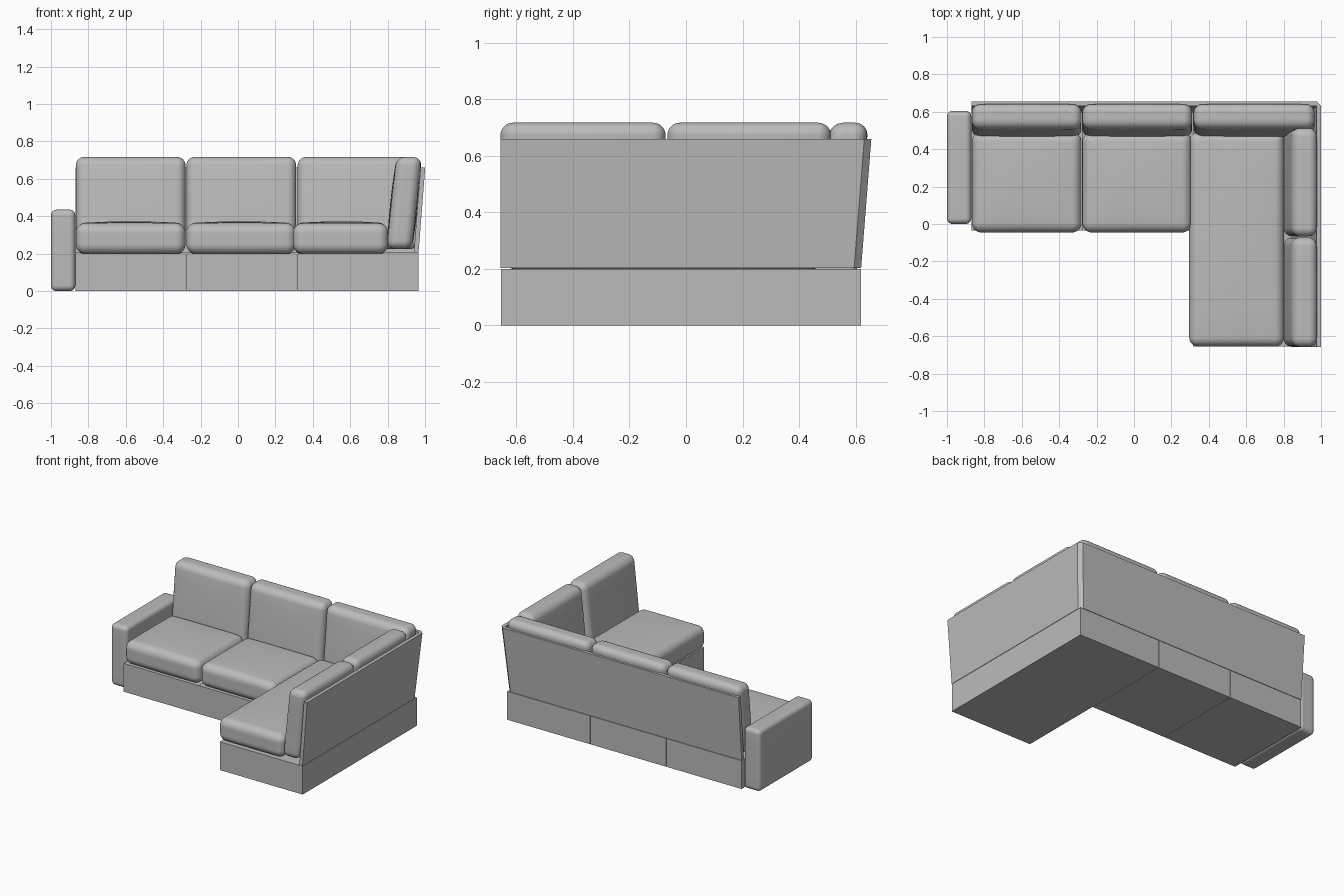
import bpy, bmesh, math
from mathutils import Vector

cube = bpy.data.objects.get("Cube")
if cube:
    bpy.data.objects.remove(cube, do_unlink=True)

grey = bpy.data.materials.new("grey fabric")
grey.use_nodes = True
colour = (0.5, 0.5, 0.5, 1)
grey.diffuse_color = colour
grey.node_tree.nodes["Principled BSDF"].inputs["Base Color"].default_value = colour


def finish(bm, name, smooth=False):
    bmesh.ops.recalc_face_normals(bm, faces=bm.faces)
    mesh = bpy.data.meshes.new(name)
    bm.to_mesh(mesh)
    bm.free()
    mesh.materials.append(grey)
    for p in mesh.polygons:
        p.use_smooth = smooth
    obj = bpy.data.objects.new(name, mesh)
    bpy.context.collection.objects.link(obj)
    return obj


def loft(name, bottom, z0, z1, lean=0.0):
    """Prism from an outline, its top pushed outward to the back and left."""
    bm = bmesh.new()
    low = [bm.verts.new((x, y, z0)) for x, y in bottom]
    high = [bm.verts.new((x + lean * (x > 0), y + lean * (y > 0), z1)) for x, y in bottom]
    bm.faces.new(low)
    bm.faces.new(high)
    n = len(low)
    for i in range(n):
        j = (i + 1) % n
        bm.faces.new((low[i], low[j], high[j], high[i]))
    return finish(bm, name)


def cushion(name, lo, hi, r, crown=(0, 0, 0), lean=(0, 0)):
    """Rounded box, puffed out along the crown axes and sheared by lean."""
    lo, hi = Vector(lo), Vector(hi)
    mid, half = (lo + hi) / 2, (hi - lo) / 2
    bm = bmesh.new()
    bmesh.ops.create_cube(bm, size=2)
    bmesh.ops.subdivide_edges(bm, edges=bm.edges[:], cuts=13, use_grid_fill=True)
    for v in bm.verts:
        outer, inner = Vector(), Vector()
        for a in range(3):
            t = round(v.co[a] * 7)
            s, core = math.copysign(1, t), half[a] - r
            # four cells round each edge, the others span the flat part
            if abs(t) > 3:
                inner[a] = s * core
                outer[a] = s * (core + r * math.tan((abs(t) - 3) / 4 * math.pi / 4))
            else:
                inner[a] = outer[a] = core * t / 3
        p = inner + (outer - inner).normalized() * r
        u = [p[a] / half[a] for a in range(3)]
        for a in range(3):
            b, c = (a + 1) % 3, (a + 2) % 3
            p[a] += crown[a] * u[a] * (1 - u[b] ** 2) * (1 - u[c] ** 2)
        p.x += lean[0] * u[2] / 2
        p.y += lean[1] * u[2] / 2
        v.co = mid + p
    return finish(bm, name, True)


def rect(x0, x1, y0, y1):
    return [(x0, y0), (x1, y0), (x1, y1), (x0, y1)]


# Plinth in three sections, the last forming the long seat
for name, x0, x1, y0 in (("right", -0.87, -0.281, -0.035),
                         ("middle", -0.279, 0.314, -0.035),
                         ("chaise", 0.316, 0.965, -0.655)):
    loft(name + "_base", rect(x0, x1, y0, 0.62), 0, 0.2)

# Leaning back frame with a chamfered corner
loft("back_frame", [(-0.87, 0.62), (0.94, 0.62), (0.965, 0.595), (0.965, -0.657),
                    (0.94, -0.657), (0.94, 0.595), (-0.87, 0.595)], 0.203, 0.66, 0.036)

# Arm at the right end
cushion("right_arm", (-1, 0, 0), (-0.87, 0.605, 0.435), 0.03)

# Seat cushions
for name, x0, x1, y0 in (("right", -0.867, -0.281, -0.045),
                         ("middle", -0.276, 0.308, -0.045),
                         ("chaise", 0.295, 0.803, -0.655)):
    cushion(name + "_seat_cushion", (x0, y0, 0.2), (x1, 0.49, 0.362), 0.05, (0, 0, 0.011))

# Cushions along the back
for name, x0, x1 in (("right", -0.867, -0.281), ("middle", -0.276, 0.311),
                     ("corner", 0.319, 0.965)):
    cushion(name + "_back_cushion", (x0, 0.486, 0.225), (x1, 0.618, 0.717), 0.045,
            (0, 0.008, 0), (0, 0.052))

# Cushions along the left side
for name, y0, y1 in (("front", -0.657, -0.072), ("rear", -0.066, 0.513)):
    cushion(name + "_side_cushion", (0.822, y0, 0.225), (0.955, y1, 0.717), 0.045,
            (0.008, 0, 0), (0.052, 0))
